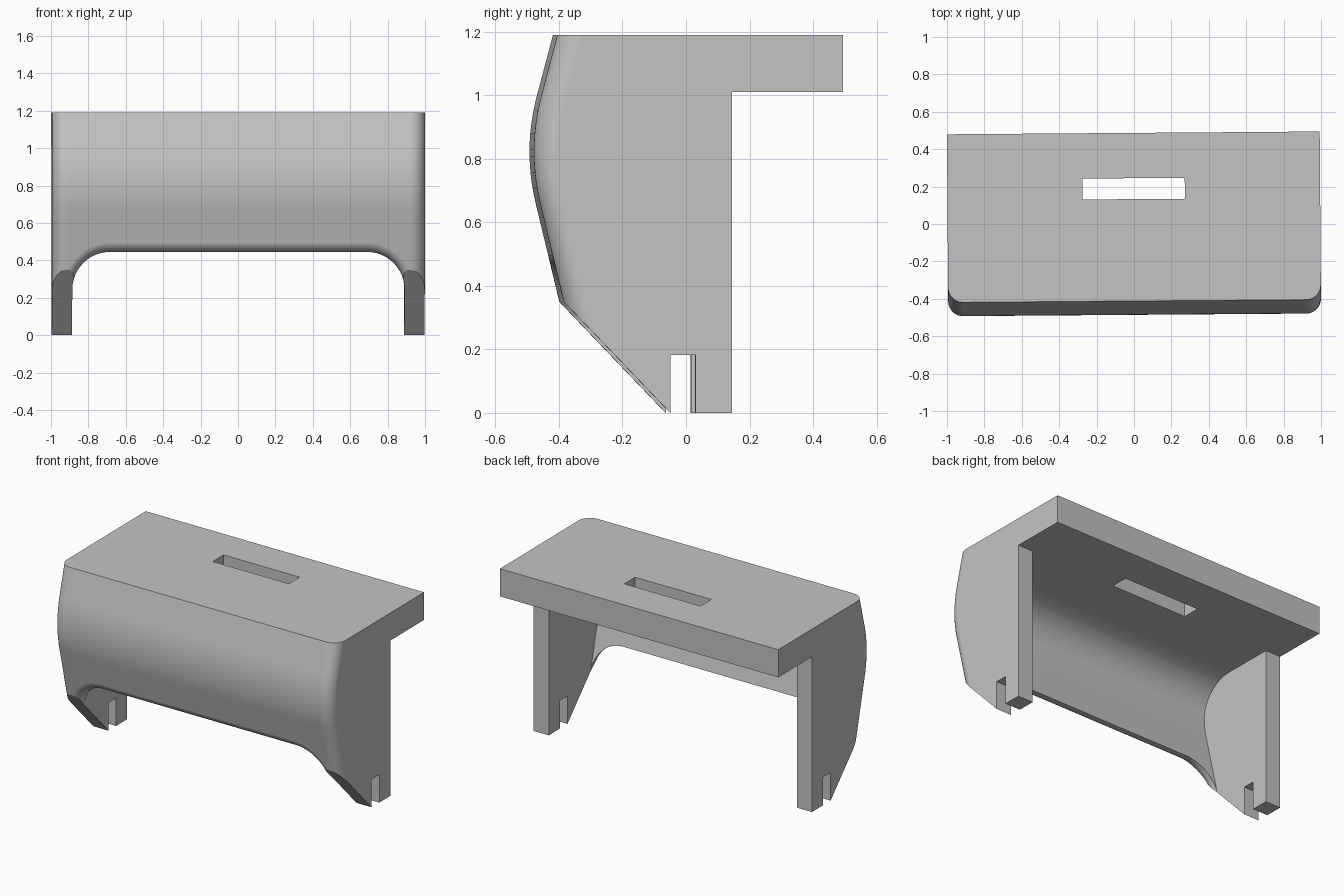
import bpy, bmesh, math
from mathutils import Matrix

cube = bpy.data.objects.get("Cube")
if cube:
    bpy.data.objects.remove(cube, do_unlink=True)

HALF, INNER = 0.9965, 0.888      # outer and inner half widths
BACK, TOP, CEILING = 0.487, 1.19, 1.01
CORNER, LIP, WALL = 0.08, 0.05, 0.07


def front_y(z):
    """Front curve: straight below, a soft bulge, straight above."""
    low, high, s0, s1 = 0.66, 1.0, -0.24, 0.265
    y = -0.392 + s0 * (min(z, low) - 0.35)
    if z > low:
        d = min(z, high) - low
        y += s0 * d + 0.5 * (s1 - s0) / (high - low) * d * d
    return y + s1 * max(0, z - high)


def arc(cx, cy, r, a0, a1, n=10):
    angles = [math.radians(a0 + (a1 - a0) * i / n) for i in range(n + 1)]
    return [(cx + r * math.cos(a), cy + r * math.sin(a)) for a in angles]


def loft(name, loops):
    """Closed solid through loops that have equal point counts."""
    bm = bmesh.new()
    rings = [[bm.verts.new(p) for p in loop] for loop in loops]
    n = len(rings[0])
    for a, b in zip(rings, rings[1:]):
        for i in range(n):
            j = (i + 1) % n
            bm.faces.new((a[i], a[j], b[j], b[i]))
    bm.faces.new(rings[0])
    bm.faces.new(rings[-1])
    bmesh.ops.recalc_face_normals(bm, faces=bm.faces)
    mesh = bpy.data.meshes.new(name)
    bm.to_mesh(mesh)
    bm.free()
    obj = bpy.data.objects.new(name, mesh)
    bpy.context.collection.objects.link(obj)
    return obj


def prism(name, profile, half):
    return loft(name, [[(x, y, z) for y, z in profile] for x in (-half, half)])


def box_profile(y0, y1, z0, z1):
    return [(y0, z0), (y1, z0), (y1, z1), (y0, z1)]


# Solid body with rounded front corners, stacked in plan slices
def plan(z):
    y, x = front_y(z) + CORNER, HALF - CORNER
    pts = [(-HALF, BACK)] + arc(-x, y, CORNER, 180, 270)
    pts += arc(x, y, CORNER, 270, 360) + [(HALF, BACK)]
    return [(px, py, z) for px, py in pts]


levels = [0] + [0.66 + 0.34 * i / 14 for i in range(15)] + [TOP]
body = loft("bench_body", [plan(z) for z in levels])

# Space below the overhang at the back
overhang = prism("overhang_cutter", box_profile(0.137, 1, -0.1, CEILING), 1.2)

# Cavity between the side panels, with a curved ceiling corner
R = 0.22
zc = CEILING - R
yc = front_y(zc) + WALL + R
inner = [(0.6, -0.1), (0.6, CEILING)] + arc(yc, zc, R, 90, 180, 12)
inner += [(front_y(z) + WALL, z) for z in (0.74, 0.7, 0.66, -0.1)]
cavity = prism("cavity_cutter", inner, INNER)


# Arched opening in the front panel, with a rounded lip
def arch(t, o):
    r, x, z = 0.2 + o, INNER - 0.2, 0.245
    pts = [(-INNER - o, -0.1)] + arc(-x, z, r, 180, 90, 12)
    pts += arc(x, z, r, 90, 0, 12) + [(INNER + o, -0.1)]
    return [(px, front_y(pz) + t, pz) for px, pz in pts]


steps = [math.radians(90 * i / 8) for i in range(9)]
lip = [arch(LIP * (1 - math.cos(a)), LIP * (1 - math.sin(a))) for a in steps]
opening = loft("arch_cutter", [arch(-0.1, LIP)] + lip + [arch(0.3, 0)])

# Slanted leg fronts, foot notches and handle slot
slant = prism("slant_cutter", [(-0.722, 0.695), (0.004, -0.064), (-0.722, -0.064)], 1.2)
notch = prism("notch_cutter", box_profile(-0.057, 0.022, -0.1, 0.182), 1.2)
slot = prism("slot_cutter", box_profile(0.133, 0.245, 0.9, 1.3), 0.273)

bpy.context.view_layer.objects.active = body
for cutter in (overhang, cavity, opening, slant, notch, slot):
    cutter.hide_render = True
    mod = body.modifiers.new(cutter.name, "BOOLEAN")
    mod.operation, mod.solver, mod.object = "DIFFERENCE", "EXACT", cutter
    bpy.ops.object.modifier_apply(modifier=mod.name)
    bpy.data.objects.remove(cutter, do_unlink=True)

# The body stands very slightly turned
body.data.transform(Matrix.Rotation(0.0075, 4, "Z"))

# Single grey colour
grey = bpy.data.materials.new("plain_grey")
grey.use_nodes = True
color = (0.55, 0.55, 0.55, 1)
grey.diffuse_color = color
grey.node_tree.nodes["Principled BSDF"].inputs["Base Color"].default_value = color
body.data.materials.clear()
body.data.materials.append(grey)

# Smooth curves, crisp edges
bpy.ops.object.select_all(action="DESELECT")
body.select_set(True)
bpy.ops.object.shade_smooth_by_angle(angle=math.radians(25))
weighted = body.modifiers.new("weighted_normals", "WEIGHTED_NORMAL")
weighted.keep_sharp = True
